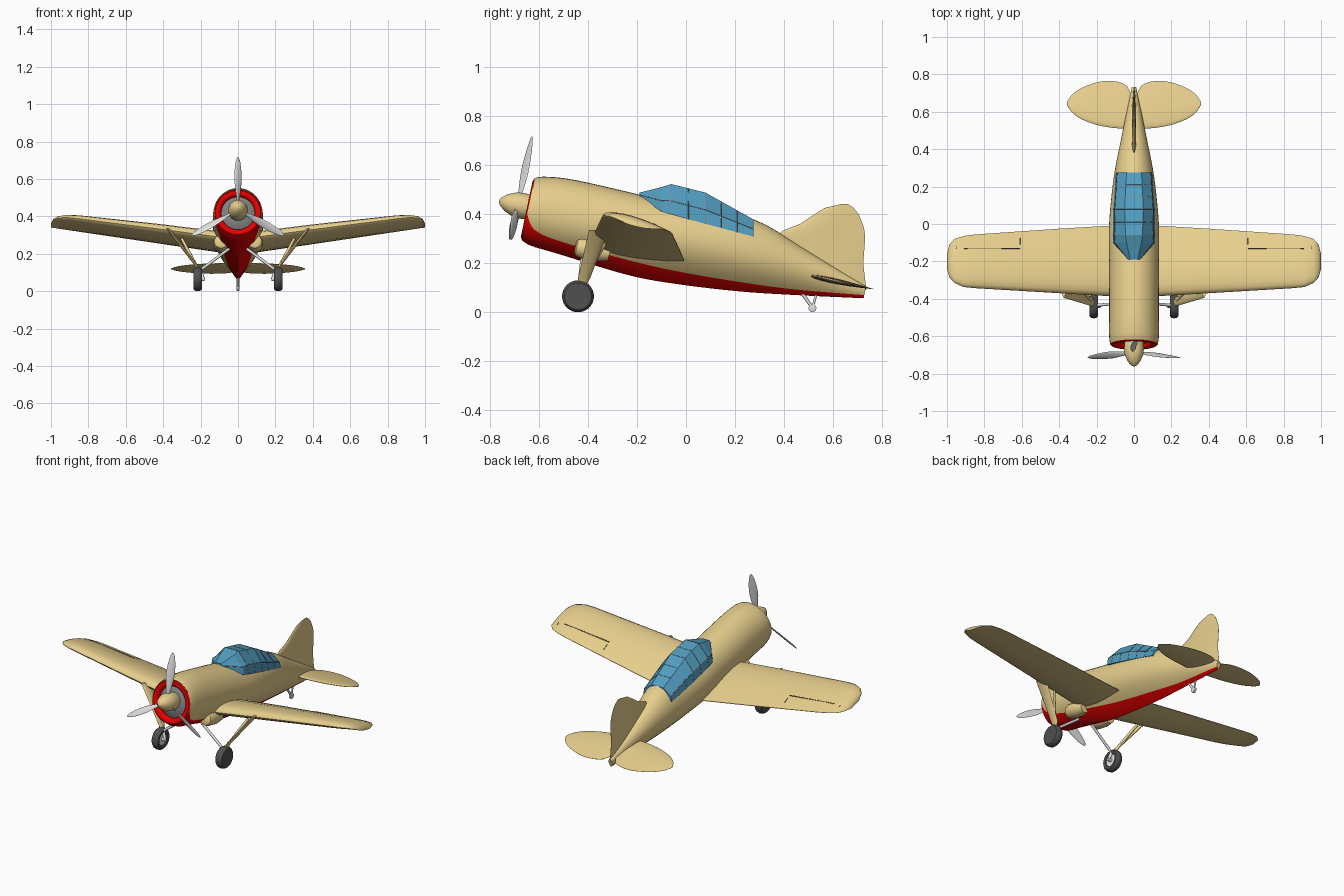
import bpy, bmesh, math
from mathutils import Vector

if "Cube" in bpy.data.objects:
    bpy.data.objects.remove(bpy.data.objects["Cube"], do_unlink=True)

PITCH = 0.21  # nose-up slope of the parked aircraft
FORWARD = Vector((0, -1, PITCH)).normalized()
UP = Vector((0, PITCH, 1)).normalized()
RIGHT = Vector((1, 0, 0))
NOSE = Vector((0, -.643, .42))


def material(name, *rgb):
    mat = bpy.data.materials.new(name)
    mat.use_nodes = True
    mat.diffuse_color = (*rgb, 1)
    mat.node_tree.nodes["Principled BSDF"].inputs["Base Color"].default_value = (*rgb, 1)
    return mat


TAN = material("tan paint", .81, .63, .27)
RED = material("red paint", .88, 0, 0)
GLASS = material("blue glass", .085, .34, .53)
METAL = material("light metal", .76, .76, .76)
ENGINE = material("engine grey", .22, .22, .22)
RUBBER = material("dark rubber", .08, .08, .08)
FRAME = material("canopy frame", .27, .22, .22)
GAP = material("hinge gap", .16, .12, .05)


def loft(name, rings, mats, rule=None, caps=True, mirror=False, sharp=40):
    """Skin closed rings of points; rule(ring, side) picks the material slot."""
    bm = bmesh.new()
    rows = [[bm.verts.new(p) for p in ring] for ring in rings]
    n = len(rows[0])
    for i in range(len(rows) - 1):
        for k in range(n):
            m = (k + 1) % n
            face = bm.faces.new((rows[i][k], rows[i][m], rows[i + 1][m], rows[i + 1][k]))
            face.material_index = rule(i, k) if rule else 0
    if caps:
        bm.faces.new(rows[0])
        last = bm.faces.new(rows[-1])
        last.material_index = rule(len(rows) - 2, 0) if rule else 0
    bmesh.ops.remove_doubles(bm, verts=bm.verts, dist=1e-5)
    bmesh.ops.recalc_face_normals(bm, faces=bm.faces)
    for face in bm.faces:
        face.smooth = True
    for edge in bm.edges:
        edge.smooth = edge.calc_face_angle(0) < math.radians(sharp)
    mesh = bpy.data.meshes.new(name)
    bm.to_mesh(mesh)
    bm.free()
    for mat in mats:
        mesh.materials.append(mat)
    obj = bpy.data.objects.new(name, mesh)
    bpy.context.collection.objects.link(obj)
    if mirror:
        obj.modifiers.new("mirror", "MIRROR").use_mirror_merge = False


def lathe(name, profile, origin, axis, mats, rule=None, sides=32, **options):
    """Revolve (radius, distance) pairs about an axis."""
    axis = Vector(axis).normalized()
    u = axis.orthogonal().normalized()
    v = axis.cross(u)
    turns = [math.tau * k / sides for k in range(sides)]
    rings = [[Vector(origin) + axis * a + (u * math.cos(t) + v * math.sin(t)) * r
              for t in turns] for r, a in profile]
    loft(name, rings, mats, rule, **options)


def rod(name, start, end, radius, mat, mirror=True):
    axis = Vector(end) - Vector(start)
    lathe(name, [(radius, 0), (radius, axis.length)], start, axis, [mat],
          sides=10, mirror=mirror)


def spline(rows, steps):
    """Catmull-Rom through rows of numbers."""
    out = []
    for i in range(len(rows) - 1):
        a, b, c, d = (rows[max(0, min(len(rows) - 1, i + j))] for j in (-1, 0, 1, 2))
        for s in range(steps):
            t = s / steps
            out.append([q + t / 2 * (r - p + t * (2*p - 5*q + 4*r - w + t * (3*(q - r) + w - p)))
                        for p, q, r, w in zip(a, b, c, d)])
    return out + [rows[-1]]


# Fuselage: y, top, bottom, widest height, half width, keel sharpness, paint line
STATIONS = [
    (-.643, .547, .294, .42, .127, 1, .40),
    (-.60, .552, .27, .41, .133, 1, .335),
    (-.48, .538, .235, .385, .133, 1.2, .285),
    (-.20, .475, .152, .335, .133, 1.7, .21),
    (0, .43, .115, .295, .133, 2, .165),
    (.25, .377, .085, .24, .108, 2, .122),
    (.47, .256, .07, .18, .066, 2, .092),
    (.73, .105, .057, .088, .012, 1.5, .07)]
FIREWALL = (-.58, .495, .32, .41, .085, 1, .36)
ARC, SIDE, KEEL = 20, 5, 7


def fuselage_ring(y, top, bottom, mid, width, power, line):
    half = [(width * math.cos(t), mid + (top - mid) * math.sin(t))
            for t in (math.pi * k / ARC for k in range(ARC + 1))]
    levels = [mid + (line - mid) * k / SIDE for k in range(1, SIDE + 1)]
    levels += [line + (bottom - line) * k / KEEL for k in range(1, KEEL + 1)]
    left = []
    for z in levels:
        drop = min(1, (mid - z) / (mid - bottom))
        left.append((-width * math.sqrt(1 - drop * drop) ** power, z))
    right = [(-x, z) for x, z in reversed(left[:-1])]
    return [(x, y + (z - mid) * PITCH, z) for x, z in half + left + right]


belly = range(ARC + SIDE, ARC + SIDE + 2 * KEEL)
loft("fuselage", [fuselage_ring(*s) for s in [FIREWALL] + spline(STATIONS, 5)], [TAN, RED],
     lambda i, k: int(k in belly))

# Cowling lip, engine, spinner
lathe("cowling_lip", [(.126, -.002), (.12, .005), (.108, .006), (.096, .001), (.09, -.01), (.09, -.02),
                      (.118, -.015), (.126, -.002)], NOSE, FORWARD, [RED], caps=False, sides=48)
lathe("engine", [(.095, -.045), (.094, -.028), (.075, -.018), (.05, -.01)], NOSE, FORWARD, [ENGINE])
lathe("spinner", [(.046, -.04), (.051, 0), (.053, .03), (.049, .06), (.034, .095), (.015, .117), (0, .124)],
      NOSE + UP * .008, FORWARD, [TAN])

# Three twisted propeller blades
hub = NOSE + UP * .008 + FORWARD * .045
BLADE = [(.03, .016, 55), (.08, .03, 48), (.14, .047, 40), (.2, .045, 34),
         (.25, .032, 30), (.275, .018, 28), (.286, .003, 28)]
for number in range(3):
    theta = math.tau * number / 3
    radial = RIGHT * math.sin(theta) + UP * math.cos(theta)
    tangent = RIGHT * math.cos(theta) - UP * math.sin(theta)
    rings = []
    for r, chord, angle in spline(BLADE, 2):
        a = math.radians(angle)
        across = FORWARD * math.sin(a) - tangent * math.cos(a)
        normal = across.cross(radial)
        rings.append([hub + radial * r + across * chord / 2 * math.cos(t)
                      + normal * (chord * .07 + .001) * math.sin(t)
                      for t in (math.tau * k / 14 for k in range(14))])
    loft(f"propeller_blade_{number + 1}", rings, [METAL], sharp=70)


# Flying surfaces share one aerofoil: chord fraction to relative half thickness
CHORD = [0, .02, .07, .16, .3, .45, .62, .8, 1]


def bulge(c):
    return 2.6 * math.sqrt(c) * (1 - c) + .04 * c


def foil(front, back, thick, low=.6):
    upper = [(front + (back - front) * c, thick * bulge(c)) for c in CHORD]
    lower = [(y, -low * h) for y, h in upper[-1:0:-1]]
    return upper + lower


def wing_base(x, y, back):
    return .194 + .147 * x + (back - y) * (PITCH + .035 * x)


# Wing: x, leading edge, trailing edge, upper thickness
WING = [(.06, -.39, -.005, .05), (.4, -.37, -.025, .045), (.85, -.343, -.056, .033),
        (.91, -.337, -.064, .028), (.96, -.315, -.08, .021), (.987, -.285, -.11, .013),
        (1, -.24, -.16, .004)]
loft("wings", [[(x, y, wing_base(x, y, back) + h) for y, h in foil(front, back, thick)]
               for x, front, back, thick in WING], [TAN], mirror=True)


def wing_top(x, y):
    for a, b in zip(WING, WING[1:]):
        if x <= b[0]:
            t = (x - a[0]) / (b[0] - a[0])
            front, back, thick = (p + (q - p) * t for p, q in zip(a[1:], b[1:]))
            return (x, y, wing_base(x, y, back) + thick * bulge((y - front) / (back - front)))


rod("aileron_hinge_gap", wing_top(.61, -.13), wing_top(.91, -.13), .003, GAP)
rod("aileron_inner_gap", wing_top(.61, -.11), wing_top(.61, -.075), .002, GAP)
rod("aileron_outer_gap", wing_top(.95, -.13), wing_top(.95, -.115), .002, GAP)

# Tailplane
TAIL = [(.005, .505, .66, .012), (.04, .508, .74, .012), (.12, .515, .765, .011),
        (.2, .53, .757, .01), (.28, .56, .727, .008), (.33, .595, .693, .005), (.357, .635, .655, .002)]
loft("tailplane", [[(x, y, .094 + (.765 - y) * PITCH + h) for y, h in foil(front, back, thick, 1)]
                   for x, front, back, thick in spline(TAIL, 3)], [TAN], mirror=True)

# Fin and rudder
FIN = [(.09, .62, .735, .01), (.2, .5, .722, .011), (.3, .35, .73, .011), (.335, .4, .727, .01),
       (.36, .465, .72, .009), (.4, .525, .703, .007), (.425, .565, .683, .005), (.44, .63, .66, .002)]
loft("fin_and_rudder", [[(h, y, z) for y, h in foil(front, back, thick, 1)]
                        for z, front, back, thick in FIN], [TAN])

# Canopy: y, sill height, roof height, sill half width, roof half width
CANOPY = [(-.19, .472, .487, .035, .02), (-.1, .41, .51, .111, .04), (-.06, .398, .522, .113, .045),
          (.08, .36, .487, .111, .05), (.275, .308, .378, .097, .04)]


def canopy_ring(y):
    for a, b in zip(CANOPY, CANOPY[1:]):
        if y <= b[0]:
            t = (y - a[0]) / (b[0] - a[0])
            sill, roof, wide, narrow = (p + (q - p) * t for p, q in zip(a[1:], b[1:]))
            break
    side = [(wide, y, sill), (wide * .92, y, sill + (roof - sill) * .45), (narrow, y, roof)]
    return side + [(-x, v, z) for x, v, z in reversed(side)]


loft("canopy", [canopy_ring(s[0]) for s in CANOPY], [GLASS], sharp=5)

# Canopy framing
bars = bpy.data.curves.new("canopy_frames", "CURVE")
bars.dimensions = "3D"
bars.bevel_depth = .0014
bars.bevel_resolution = 1
ribs = [canopy_ring(y) for y in (-.06, .01, .08, .145, .21)]
rails = [[canopy_ring(s[0])[k] for s in CANOPY] for k in (1, 4)]
for path in ribs + rails:
    bar = bars.splines.new("POLY")
    bar.points.add(len(path) - 1)
    for point, co in zip(bar.points, path):
        point.co = (*co, 1)
bars.materials.append(FRAME)
bpy.context.collection.objects.link(bpy.data.objects.new("canopy_frames", bars))

# Main wheels with a pale hub on the inner face
lathe("main_wheels", [(0, -.012), (.036, -.014), (.04, -.02), (.055, -.022), (.062, -.014),
                      (.065, 0), (.062, .014), (.055, .022), (.04, .022), (0, .02)],
      (.215, -.44, .065), RIGHT, [METAL, RUBBER], lambda i, k: int(i > 0), mirror=True)


# Main undercarriage legs
def leg_section(x, y, z, depth, width):
    return [(x + width * math.cos(t), y + depth * math.sin(t), z)
            for t in (math.tau * k / 12 for k in range(12))]


loft("main_legs", [leg_section(.213, -.425, .1, .012, .008), leg_section(.225, -.415, .14, .025, .009),
                   leg_section(.375, -.355, .335, .04, .01)], [TAN], mirror=True)
rod("rear_braces", (.22, -.42, .13), (.3, -.33, .28), .008, TAN)
rod("inner_struts", (.205, -.435, .11), (.03, -.42, .24), .008, METAL)
rod("axles", (.18, -.44, .065), (.215, -.44, .065), .01, METAL)
rod("axle_links", (.185, -.44, .065), (.205, -.43, .12), .009, METAL)

# Wing root fairings
lathe("root_fairings", [(.025, .062), (.036, .056), (.042, .04), (.042, -.03), (.03, -.08)],
      (.09, -.39, .255), FORWARD, [TAN], mirror=True)

# Tail wheel
lathe("tail_wheel", [(.009, -.008), (.016, -.006), (.016, .006), (.009, .008)],
      (0, .515, .017), RIGHT, [METAL], sides=20)
rod("tail_wheel_leg", (0, .475, .075), (0, .515, .018), .007, METAL, mirror=False)
rod("tail_wheel_brace", (0, .53, .07), (0, .515, .018), .005, METAL, mirror=False)
